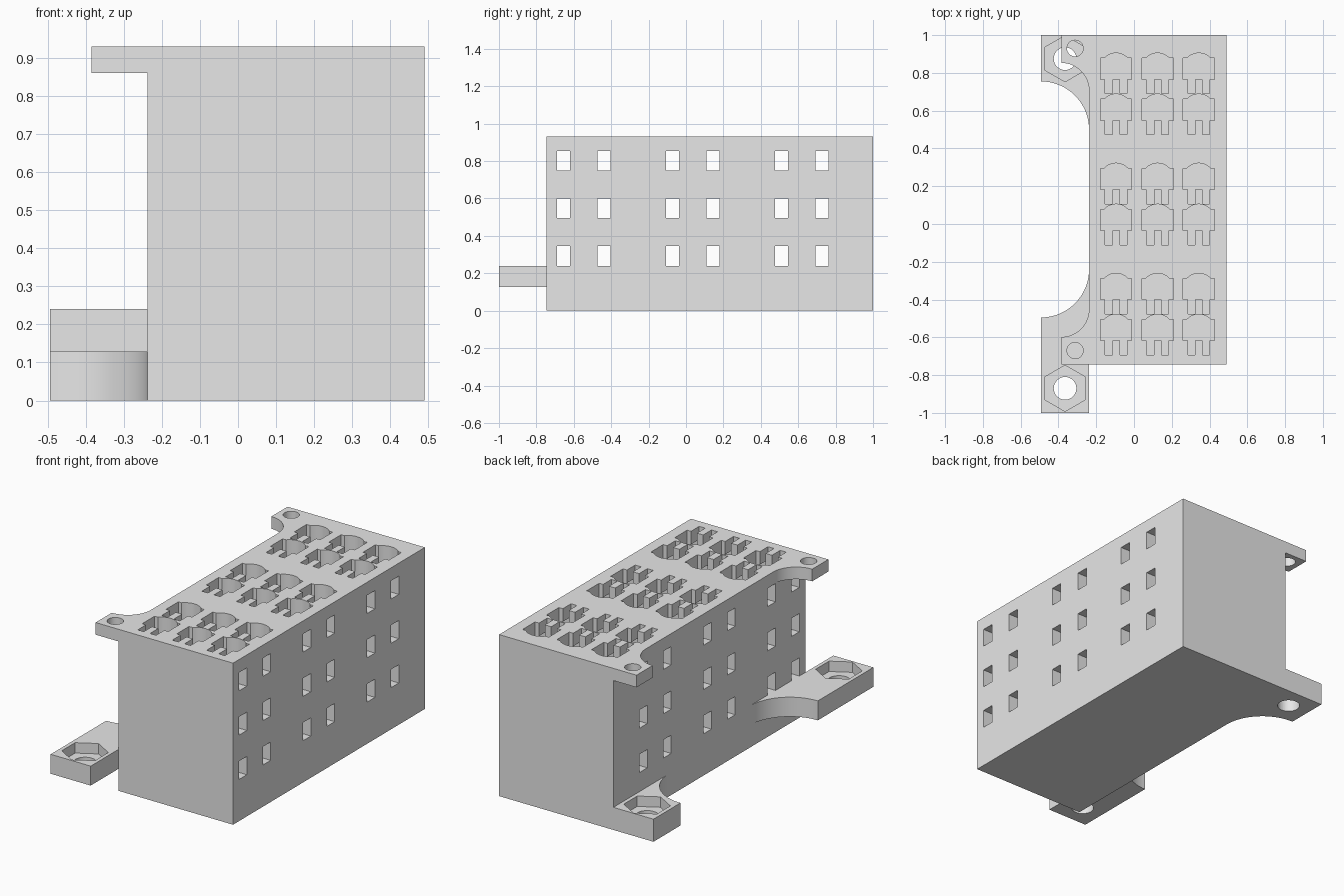
import bpy, bmesh, math

if "Cube" in bpy.data.objects:
    bpy.data.objects.remove(bpy.data.objects["Cube"], do_unlink=True)

grey = bpy.data.materials.new("plain_grey")
grey.use_nodes = True
GREY = (0.8, 0.8, 0.8, 1)
grey.diffuse_color = GREY
grey.node_tree.nodes["Principled BSDF"].inputs["Base Color"].default_value = GREY


def arc(cx, cy, r, start, end, steps=24):
    """Points on a circular arc, angles in degrees."""
    angles = [math.radians(start + (end - start) * i / steps) for i in range(steps + 1)]
    return [(cx + r * math.cos(a), cy + r * math.sin(a)) for a in angles]


def rect(x0, x1, y0, y1):
    return [(x0, y0), (x1, y0), (x1, y1), (x0, y1)]


def ring(cx, cy, r, sides, turn=0):
    return arc(cx, cy, r, turn, turn + 360, sides)[:-1]


def prisms(name, parts):
    """One object made of outlines extruded upward: (outline, z0, z1)."""
    bm = bmesh.new()
    for outline, z0, z1 in parts:
        face = bm.faces.new([bm.verts.new((x, y, z0)) for x, y in outline])
        top = bmesh.ops.extrude_face_region(bm, geom=[face])["geom"]
        verts = [v for v in top if isinstance(v, bmesh.types.BMVert)]
        bmesh.ops.translate(bm, vec=(0, 0, z1 - z0), verts=verts)
    bmesh.ops.recalc_face_normals(bm, faces=bm.faces)
    mesh = bpy.data.meshes.new(name)
    bm.to_mesh(mesh)
    bm.free()
    mesh.materials.append(grey)
    obj = bpy.data.objects.new(name, mesh)
    bpy.context.collection.objects.link(obj)
    return obj


def cut(obj, *cutters):
    """Subtract the cutters, bake the result and remove them."""
    for c in cutters:
        mod = obj.modifiers.new("cut", 'BOOLEAN')
        mod.operation, mod.solver, mod.object = 'DIFFERENCE', 'EXACT', c
    graph = bpy.context.evaluated_depsgraph_get()
    mesh = bpy.data.meshes.new_from_object(obj.evaluated_get(graph))
    obj.modifiers.clear()
    obj.data = mesh
    for c in cutters:
        bpy.data.objects.remove(c, do_unlink=True)


def smooth(obj):
    bpy.ops.object.select_all(action='DESELECT')
    obj.select_set(True)
    bpy.context.view_layer.objects.active = obj
    bpy.ops.object.shade_smooth_by_angle(angle=math.radians(30))


LEFT, RIGHT, FRONT, BACK, TOP = -0.238, 0.49, -0.745, 1.0, 0.93
OUT = -0.493


def pocket(cx, cy):
    """Round-backed slot with two legs split by a thin wall."""
    half, leg, wall = 0.083, 0.058, 0.02
    shoulder, neck, foot = cy + 0.058, cy - 0.055, cy - 0.13
    lean = math.degrees(math.asin(0.058 / 0.085))
    return ([(cx - half, shoulder), (cx - half, neck), (cx - leg, neck),
             (cx - leg, foot), (cx - wall, foot), (cx - wall, neck),
             (cx + wall, neck), (cx + wall, foot), (cx + leg, foot),
             (cx + leg, neck), (cx + half, neck), (cx + half, shoulder)]
            + arc(cx, cy, 0.085, lean, 180 - lean, 12))


# Main block with top pockets and cross windows
columns = [-0.095, 0.125, 0.343]
rows = [0.82 - 0.583 * k - 0.217 * j for k in range(3) for j in range(2)]
block = prisms("block", [(rect(LEFT, RIGHT, FRONT, BACK), 0, TOP)])
pockets = prisms("pocket_cutter", [(pocket(x, y), 0.13, 1) for x in columns for y in rows])
windows = prisms("window_cutter", [
    (rect(-0.6, 0.6, y - 0.128, y - 0.057), z, z + 0.105)
    for y in rows for z in (0.24, 0.495, 0.75)])
cut(block, pockets, windows)
smooth(block)

# Lower mounting tabs with hexagonal nut recesses
R = LEFT - OUT
tabs = {
    "front_lower_tab": ([(OUT, -1), (LEFT, -1)] + arc(OUT, -0.24, R, 0, -90), -0.87, 0.128),
    "back_lower_tab": ([(LEFT, BACK), (OUT, BACK)] + arc(OUT, 0.5, R, 90, 0), 0.875, 0.0),
}
for name, (outline, hole_y, z0) in tabs.items():
    z1 = 0.24 if z0 else 0.13
    tab = prisms(name, [(outline, z0, z1)])
    hole = prisms("hole_cutter", [(ring(-0.365, hole_y, 0.06, 32), z0 - 0.1, z1 + 0.1)])
    nut = prisms("nut_cutter", [(ring(-0.365, hole_y, 0.122, 6, 30), z1 - 0.06, z1 + 0.1)])
    cut(tab, hole, nut)
    smooth(tab)

# Upper ears with screw holes
EAR = -0.385
r = LEFT - EAR
ears = {
    "front_upper_ear": ([(EAR, FRONT), (LEFT, FRONT)] + arc(EAR, FRONT + 2 * r, r, 0, -90), -0.67),
    "back_upper_ear": ([(LEFT, BACK), (EAR, BACK)] + arc(EAR, BACK - 2 * r, r, 90, 0), 0.93),
}
for name, (outline, hole_y) in ears.items():
    ear = prisms(name, [(outline, 0.86, TOP)])
    cut(ear, prisms("hole_cutter", [(ring(-0.312, hole_y, 0.043, 32), 0.8, 1)]))
    smooth(ear)
